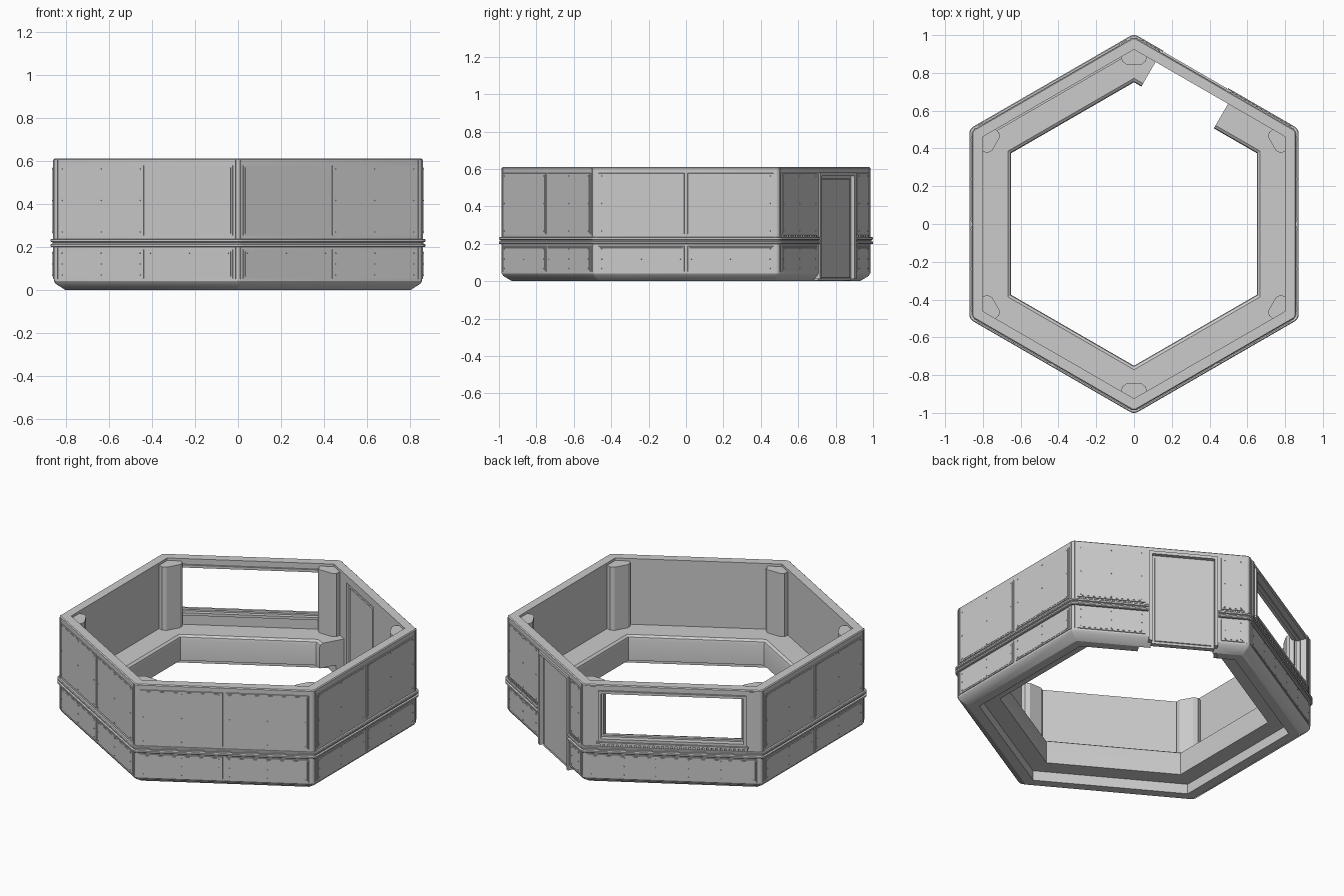
import bpy, bmesh, math
from mathutils import Vector

if "Cube" in bpy.data.objects:
    bpy.data.objects.remove(bpy.data.objects["Cube"])

DOOR, WIN = 60, 120           # wall directions (degrees) of the door and the window
CORE = 0.83                   # outer corners are rounded around this hexagon


def finish(bm, name, smooth=False):
    bmesh.ops.recalc_face_normals(bm, faces=bm.faces)
    me = bpy.data.meshes.new(name)
    bm.to_mesh(me)
    bm.free()
    ob = bpy.data.objects.new(name, me)
    bpy.context.collection.objects.link(ob)
    if smooth:
        bpy.ops.object.select_all(action='DESELECT')
        ob.select_set(True)
        bpy.context.view_layer.objects.active = ob
        bpy.ops.object.shade_smooth_by_angle(angle=math.radians(30))
    return ob


def on_wall(a, u, r, z):
    """Point on a wall: a = facing, u = along the wall, r = distance out."""
    c, s = math.cos(math.radians(a)), math.sin(math.radians(a))
    return Vector((r * c - u * s, r * s + u * c, z))


def add_box(bm, a, u0, u1, r0, r1, z0, z1, slope=0.0):
    vs = []
    for r, e in ((r0, 0), (r1, slope)):
        for u, z in ((u0 + e, z0 + e), (u1 - e, z0 + e), (u1 - e, z1 - e), (u0 + e, z1 - e)):
            vs.append(bm.verts.new(on_wall(a, u, r, z)))
    for f in ((0, 1, 2, 3), (4, 5, 6, 7), (0, 1, 5, 4), (1, 2, 6, 5), (2, 3, 7, 6), (3, 0, 4, 7)):
        bm.faces.new([vs[i] for i in f])


def boxes(name, items):
    bm = bmesh.new()
    for it in items:
        add_box(bm, *it)
    return finish(bm, name)


def hex_ring(name, profile, steps=4):
    """Sweep a closed (r, z) profile round the hexagon with rounded outer corners."""
    bm = bmesh.new()
    loops = []
    for k in range(6):
        th = 30 + 60 * k
        for i in range(steps + 1):
            phi = math.radians(th - 30 + 60 * i / steps)
            loop = []
            for r, z in profile:
                rho = max(0.0, r - CORE)
                d = (r - rho) / math.cos(math.radians(30))
                t = math.radians(th)
                loop.append(bm.verts.new((d * math.cos(t) + rho * math.cos(phi),
                                          d * math.sin(t) + rho * math.sin(phi), z)))
            loops.append(loop)
    n = len(profile)
    for i, A in enumerate(loops):
        B = loops[(i + 1) % len(loops)]
        for j in range(n):
            bm.faces.new((A[j], A[(j + 1) % n], B[(j + 1) % n], B[j]))
    bmesh.ops.remove_doubles(bm, verts=bm.verts, dist=1e-5)
    return finish(bm, name, True)


def cut(ob, *box):
    cutter = boxes("cutter", [box])
    cutter.hide_render = True
    m = ob.modifiers.new("cut", 'BOOLEAN')
    m.object, m.operation, m.solver = cutter, 'DIFFERENCE', 'EXACT'
    bpy.ops.object.select_all(action='DESELECT')
    bpy.context.view_layer.objects.active = ob
    bpy.ops.object.modifier_apply(modifier="cut")
    bpy.data.objects.remove(cutter)


def frame(a, u0, u1, z0, z1, w, r0, r1, bottom=True):
    """Bars around a rectangle."""
    bars = [(a, u0 - w, u0, r0, r1, z0, z1 + w), (a, u1, u1 + w, r0, r1, z0, z1 + w),
            (a, u0, u1, r0, r1, z1, z1 + w)]
    if bottom:
        bars.append((a, u0 - w, u1 + w, r0, r1, z0 - w, z0))
    return bars


# Outer wall shell with door and window openings
wall = hex_ring("outer_wall", [(.80, 0), (.805, 0), (.848, .028), (.857, .042),
                               (.857, .605), (.852, .61), (.80, .61)])
cut(wall, DOOR, -.05, .30, .7, 1, -.1, .565)
cut(wall, WIN, -.40, .40, .7, 1, .28, .565)

# Bench running round the inside, open at the door
bench = hex_ring("bench", [(.80, 0), (.75, 0), (.75, .06), (.65, .06), (.65, .185),
                           (.654, .2), (.668, .21), (.80, .21)])
cut(bench, DOOR, -.113, .33, .55, .801, -.1, .3)

# Belt rail: two ridges with a groove
belt = hex_ring("belt_rail", [(.85, .198), (.868, .198), (.872, .202), (.872, .211), (.863, .214),
                              (.863, .221), (.872, .224), (.872, .233), (.868, .237), (.85, .237)])
cut(belt, DOOR, -.072, .322, .7, 1, .1, .4)

# Inner corner columns
for k in range(6):
    t = math.radians(30 + 60 * k)
    out, side = Vector((math.cos(t), math.sin(t), 0)), Vector((-math.sin(t), math.cos(t), 0))
    bm = bmesh.new()
    shape = [(.925, 0), (.885, .068), (.86, .062), (.845, .04), (.845, -.04), (.86, -.062), (.885, -.068)]
    base = [bm.verts.new(out * d + side * s + Vector((0, 0, .205))) for d, s in shape]
    face = bm.faces.new(base)
    ext = bmesh.ops.extrude_face_region(bm, geom=[face])
    top = [v for v in ext['geom'] if isinstance(v, bmesh.types.BMVert)]
    bmesh.ops.translate(bm, verts=top, vec=(0, 0, .39))
    finish(bm, "corner_column_%d" % k, True)

# Cladding panels and their rivets
panels, rivets = [], []
for a in range(0, 360, 60):
    if a == DOOR:
        spans = [(-.47, -.085, .25, .58), (.335, .47, .25, .58),
                 (-.47, -.085, .05, .19), (.335, .47, .05, .19)]
    elif a == WIN:
        spans = [(-.47, .47, .05, .19)]
    else:
        spans = [(u, u + .463, z0, z1) for u in (-.47, .007) for z0, z1 in ((.25, .58), (.05, .19))]
    for u0, u1, z0, z1 in spans:
        panels.append((a, u0, u1, .85, .861, z0, z1, .003))
        panels.append((a, u0 + .01, u1 - .01, .85, .8625, z0 + .01, z1 - .01, .001))
        n = max(2, round((u1 - u0) / .2) + 1)
        for i in range(n):
            u = u0 + .022 + (u1 - u0 - .044) * i / (n - 1)
            for z in (z0 + .018, (z0 + z1) / 2, z1 - .018):
                rivets.append((a, u - .003, u + .003, .86, .865, z - .003, z + .003, .001))
boxes("wall_panels", panels)
boxes("rivets", rivets)

# Vertical trim strips beside each corner
boxes("corner_trim", [(a, u - .005, u + .005, .85, .860, .05, .605)
                      for a in range(0, 360, 60) for u in (-.478, .478)])

# Window frame, sill and vent teeth
boxes("window_frame", frame(WIN, -.395, .395, .285, .56, .016, .79, .868)
      + frame(WIN, -.385, .385, .295, .55, .01, .815, .835)
      + [(WIN, -.42, .42, .85, .872, .255, .266)])
boxes("window_side_trim", [(WIN, u - .012, u + .012, .85, .864, .25, .6) for u in (-.44, .44)])
teeth = [(WIN, -.40 + .025 * i, -.385 + .025 * i, .85, .867, .239, .253) for i in range(33)]
teeth += [(DOOR, u, u + .012, .85, .866, .237, .247)
          for u in [-.46 + .025 * i for i in range(15)] + [.34 + .025 * i for i in range(5)]]
boxes("vent_teeth", teeth)

# Door leaf and frame
boxes("door", [(DOOR, -.05, .30, .815, .845, .003, .565),
               (DOOR, -.035, .285, .84, .850, .015, .55, .004),
               (DOOR, -.02, .27, .808, .82, .02, .54)])
boxes("door_frame", frame(DOOR, -.05, .30, .012, .563, .018, .835, .868, False))
